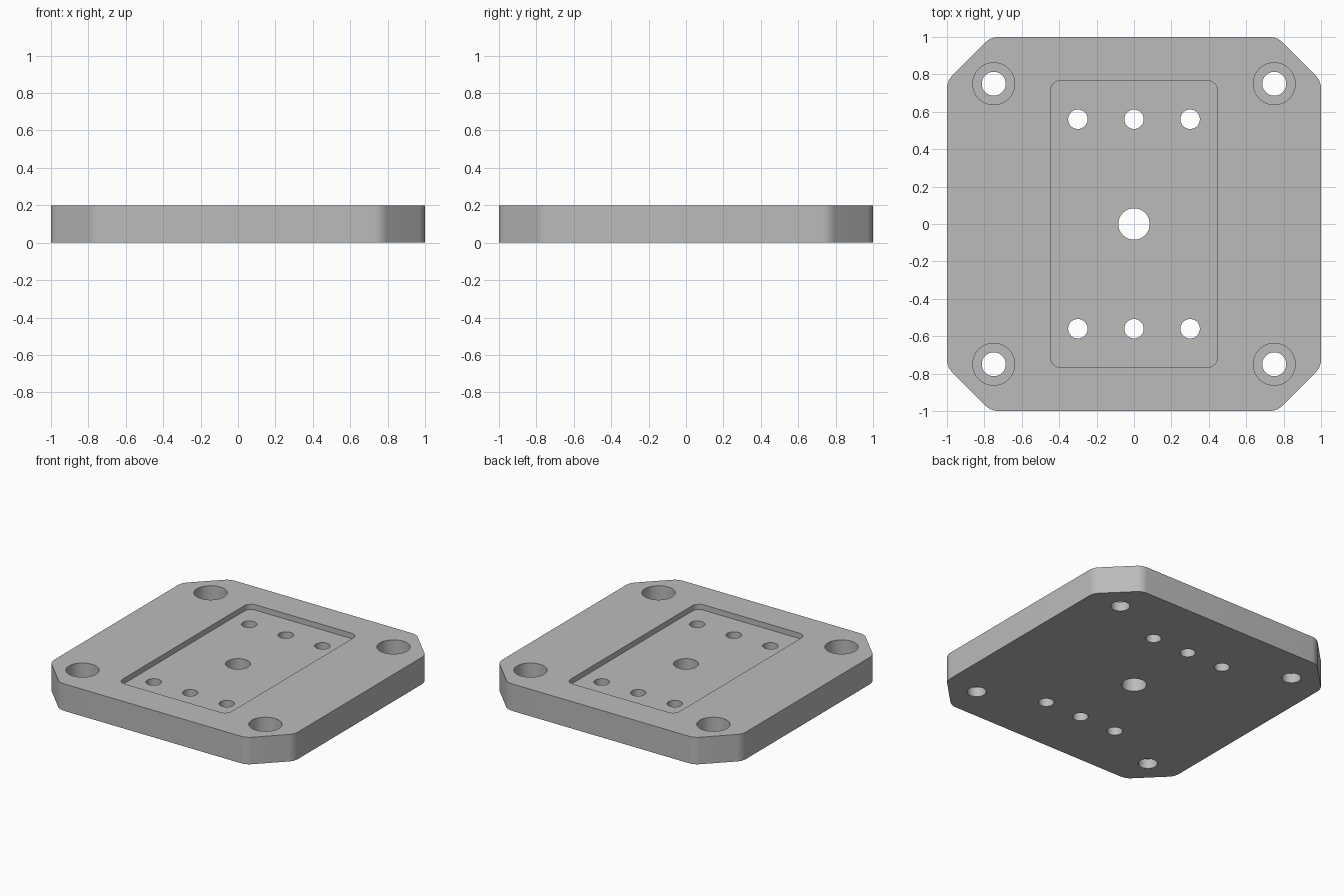
import bpy
import bmesh
from math import cos, sin, tan, tau
from mathutils import Vector

cube = bpy.data.objects.get("Cube")
if cube:
    bpy.data.objects.remove(cube, do_unlink=True)

THICK = 0.2
POCKET_FLOOR = 0.16
BORE_FLOOR = 0.07
OVER = 0.1

metal = bpy.data.materials.new("plain grey metal")
metal.use_nodes = True
grey = (0.5, 0.5, 0.5, 1)
metal.diffuse_color = grey
metal.node_tree.nodes["Principled BSDF"].inputs["Base Color"].default_value = grey


def rounded(corners, radius, steps=8):
    """Outline of a convex counter-clockwise polygon with filleted corners."""
    pts = []
    for i, c in enumerate(corners):
        p = Vector(c)
        a = (p - Vector(corners[i - 1])).normalized()
        b = (Vector(corners[(i + 1) % len(corners)]) - p).normalized()
        turn = a.angle(b)
        normal = Vector((a.y, -a.x))
        centre = p - a * radius * tan(turn / 2) - normal * radius
        for s in range(steps + 1):
            t = turn * s / steps
            pts.append(centre + (normal * cos(t) + a * sin(t)) * radius)
    return pts


def circle(x, y, radius, sides=64):
    return [Vector((x + radius * cos(tau * i / sides), y + radius * sin(tau * i / sides)))
            for i in range(sides)]


def prism(name, outlines, bottom, top):
    """Extrude one or more outlines between two heights."""
    bm = bmesh.new()
    for outline in outlines:
        low = [bm.verts.new((p.x, p.y, bottom)) for p in outline]
        high = [bm.verts.new((p.x, p.y, top)) for p in outline]
        bm.faces.new(reversed(low))
        bm.faces.new(high)
        for i in range(len(low)):
            bm.faces.new((low[i - 1], low[i], high[i], high[i - 1]))
    mesh = bpy.data.meshes.new(name)
    bm.to_mesh(mesh)
    bm.free()
    mesh.materials.append(metal)
    obj = bpy.data.objects.new(name, mesh)
    bpy.context.collection.objects.link(obj)
    return obj


# Square plate with cut, softened corners
k = 0.765
plate = prism("mounting_plate", [rounded(
    [(1, -k), (1, k), (k, 1), (-k, 1), (-1, k), (-1, -k), (-k, -1), (k, -1)], 0.1)], 0, THICK)

# Shallow pocket, counterbores and through holes
px, py = 0.447, 0.767
pocket = rounded([(px, -py), (px, py), (-px, py), (-px, -py)], 0.055)
bolts = [(x, y) for x in (-0.75, 0.75) for y in (-0.75, 0.75)]
pins = [(x, y) for x in (-0.3, 0, 0.3) for y in (-0.56, 0.56)]
holes = [circle(x, y, 0.064) for x, y in bolts]
holes += [circle(x, y, 0.052) for x, y in pins]
holes.append(circle(0, 0, 0.084))

cutters = [
    prism("pocket_cutter", [pocket], POCKET_FLOOR, THICK + OVER),
    prism("counterbore_cutter", [circle(x, y, 0.112) for x, y in bolts], BORE_FLOOR, THICK + OVER),
    prism("hole_cutter", holes, -OVER, THICK + OVER),
]

bpy.ops.object.select_all(action="DESELECT")
plate.select_set(True)
bpy.context.view_layer.objects.active = plate
for cutter in cutters:
    cutter.hide_render = True
    mod = plate.modifiers.new(cutter.name, "BOOLEAN")
    mod.operation = "DIFFERENCE"
    mod.solver = "EXACT"
    mod.object = cutter
    bpy.ops.object.modifier_apply(modifier=mod.name)
    bpy.data.objects.remove(cutter, do_unlink=True)

bpy.ops.object.shade_smooth_by_angle(angle=0.5)
